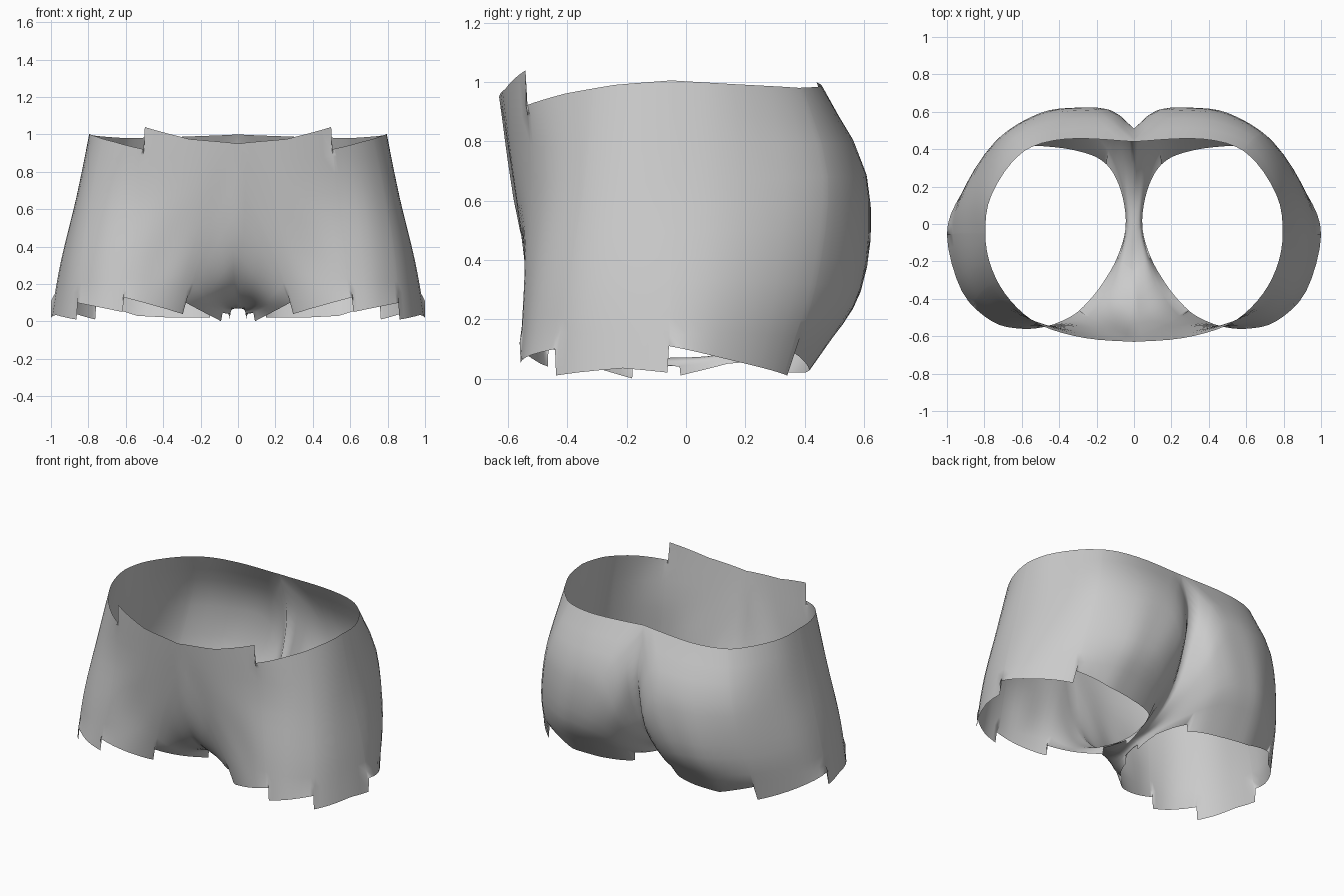
import bpy
import bmesh
from mathutils import Vector

# Right half of the garment: an annulus lofted through four closed rings.
# Columns 0-9 follow the waist (front to back), 9-18 follow the centre seam.
N, BACK = 18, 9
SEAM = [(0, -.63, .95), (.26, -.61, .97), (.5, -.54, .99), (.66, -.41, .97),
        (.76, -.24, .99), (.795, -.05, 1.0), (.76, .16, 1.0), (.60, .38, .98),
        (.36, .455, .985), (0, .44, 1.0), (0, .51, .75), (0, .47, .5),
        (0, .36, .25), (0, .17, .1), (0, -.03, .07), (0, -.25, .09),
        (0, -.45, .25), (0, -.56, .5)]
HIP = [(.14, -.58, .66), (.31, -.575, .68), (.53, -.52, .68), (.71, -.43, .67),
       (.83, -.27, .66), (.865, -.05, .66), (.83, .19, .67), (.69, .46, .68),
       (.46, .585, .68), (.22, .61, .68), (.13, .61, .55), (.09, .56, .4),
       (.05, .40, .22), (.02, .165, .095), (.015, -.03, .07), (.03, -.23, .085),
       (.06, -.42, .19), (.09, -.52, .37)]
THIGH = [(.25, -.535, .36), (.40, -.54, .36), (.57, -.54, .35), (.75, -.48, .33),
         (.89, -.32, .33), (.945, -.05, .33), (.905, .18, .33), (.76, .42, .32),
         (.54, .565, .31), (.38, .59, .3), (.25, .57, .27), (.16, .49, .2),
         (.09, .35, .13), (.045, .15, .08), (.035, -.02, .06), (.07, -.20, .07),
         (.12, -.37, .12), (.17, -.47, .22)]
HEM = [(.33, -.49, .05), (.46, -.545, .05), (.60, -.56, .05), (.76, -.52, .05),
       (.92, -.36, .04), (1.0, -.06, .03), (.93, .15, .04), (.78, .33, .03),
       (.58, .41, .03), (.42, .41, .03), (.28, .385, .03), (.18, .345, .04),
       (.11, .27, .05), (.06, .14, .04), (.045, -.02, .03), (.09, -.18, .03),
       (.17, -.32, .05), (.25, -.42, .05)]

# Edge heights by column; a repeated column is a notch in the edge
WAIST_Z = [(0, .95), (1, .975), (2, 1.04), (2, .92), (3, .96), (4, .99),
           (5, 1.005), (7, .98), (8, .985), (9, 1.0)]
HEM_Z = [(0, .05), (2.1, .13), (2.1, .05), (3.6, .1), (3.6, .01), (4.5, .035),
         (5, .02), (5, .11), (7.1, .01), (7.1, .1), (8.2, .03), (9.5, .02),
         (11.4, .02), (11.4, .07), (13, .05), (14, .01), (14, .04), (15, .055),
         (15, 0), (17.6, .11), (17.6, .04), (18, .05)]
EPS = .01


def spline(a, b, c, d, t):
    return (b * 2 + (c - a) * t + (a * 2 - b * 5 + c * 4 - d) * t ** 2
            + (b * 3 - a - c * 3 + d) * t ** 3) * .5


def ring_point(ring, u, corners=False):
    u %= N
    i = int(u)
    lo, hi = (0, BACK) if i < BACK else (BACK, N)
    ids = [i - 1, i, i + 1, i + 2]
    if corners:
        ids = [min(max(k, lo), hi) for k in ids]
    return spline(*[Vector(ring[k % N]) for k in ids], u - i)


def height(table, u):
    for (u0, z0), (u1, z1) in zip(table, table[1:]):
        if u1 > u0 and u0 <= u <= u1:
            return z0 + (z1 - z0) * (u - u0) / (u1 - u0)
    return table[-1][1]


def column(u):
    a = ring_point(SEAM, u, True)
    b, c, d = [ring_point(r, u) for r in (HIP, THIGH, HEM)]
    ctrl = [a * 2 - b, a, b, c, d, d * 2 - c]
    pts = []
    for v in (0, .35, .65, 1, 1.25, 1.5, 1.75, 2, 2.2, 2.4, 2.6, 3):
        k = min(int(v), 2)
        pts.append(spline(*ctrl[k:k + 4], v - k))
    if u <= BACK:
        pts[0].z = height(WAIST_Z, u)
    pts[-1].z = height(HEM_Z, u)
    return pts


# Column positions, with a tight pair at every notch
jumps = [p[0] for t in (WAIST_Z, HEM_Z) for p, q in zip(t, t[1:]) if p[0] == q[0]]
us = [i / 4 for i in range(N * 4) if all(abs(i / 4 - j) > .06 for j in jumps)]
us = sorted(us + [j + s * EPS for j in jumps for s in (-1, 1)])

bm = bmesh.new()
cols = [[bm.verts.new(p) for p in column(u)] for u in us]
for left, right in zip(cols, cols[1:] + cols[:1]):
    for j in range(len(left) - 1):
        bm.faces.new((left[j], left[j + 1], right[j + 1], right[j]))
mesh = bpy.data.meshes.new("shorts")
bm.to_mesh(mesh)
bm.free()

# Fabric shell, mirrored across the centre seam
shorts = bpy.data.objects.new("shorts", mesh)
bpy.context.collection.objects.link(shorts)
fabric = bpy.data.materials.new("grey fabric")
fabric.diffuse_color = (.6, .6, .6, 1)
mesh.materials.append(fabric)
mirror = shorts.modifiers.new("mirror", 'MIRROR')
mirror.use_mirror_merge = True
mirror.merge_threshold = .001
for p in mesh.polygons:
    p.use_smooth = True
